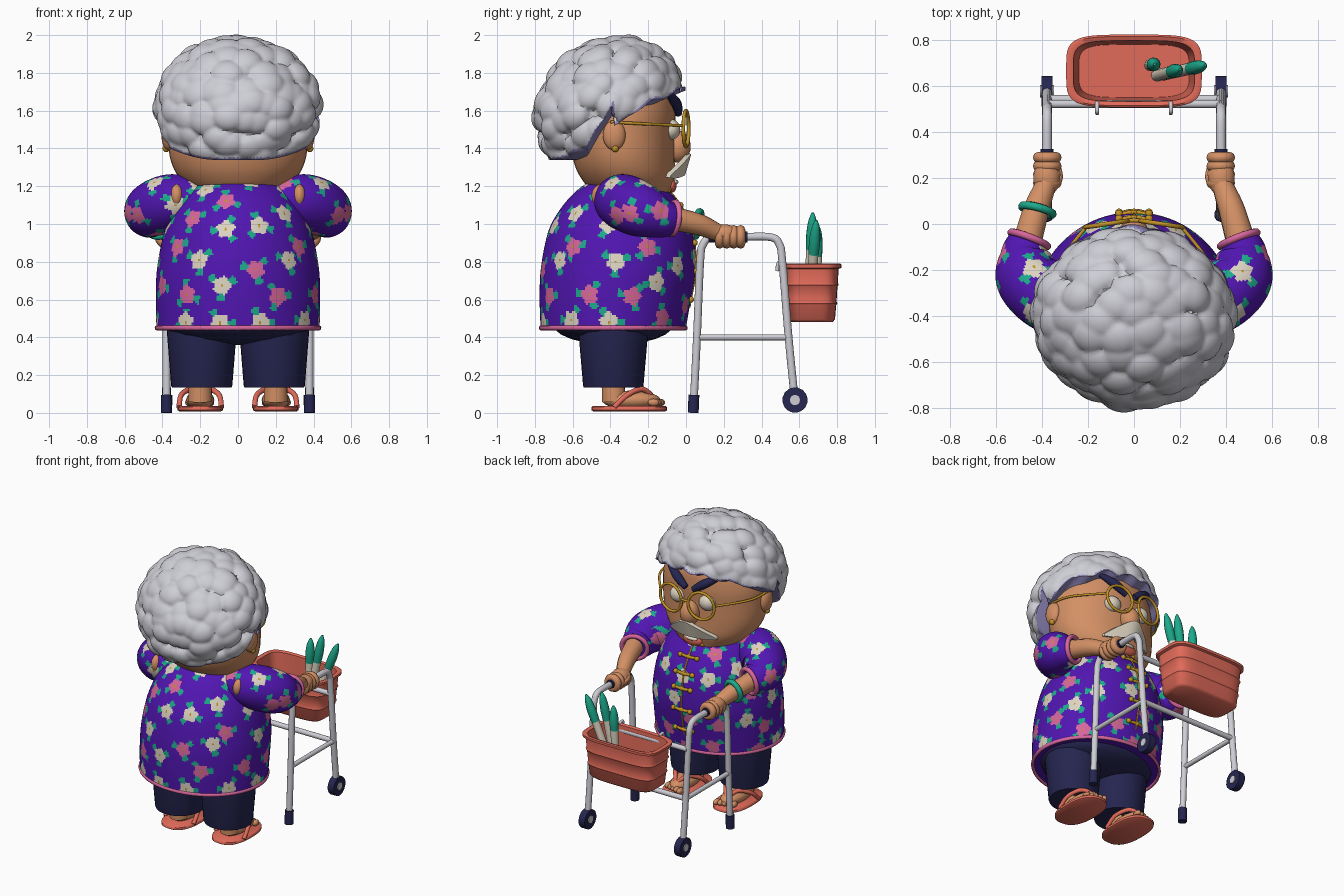
import bpy, bmesh, math, random
from mathutils import Vector, Matrix, Euler, kdtree

random.seed(4)
if "Cube" in bpy.data.objects:
    bpy.data.objects.remove(bpy.data.objects["Cube"])


def material(name, *rgb):
    m = bpy.data.materials.new(name)
    m.use_nodes = True
    color = [(c / 255) ** 2.2 for c in rgb] + [1]
    m.diffuse_color = color
    m.node_tree.nodes["Principled BSDF"].inputs["Base Color"].default_value = color
    return m


SILVER = material("silver grey", 204, 204, 212)
LILAC = material("lilac shade", 140, 132, 182)
SKIN = material("skin", 210, 143, 101)
PURPLE = material("purple cloth", 82, 28, 176)
PINK = material("pink", 214, 102, 156)
CREAM = material("cream", 220, 211, 192)
TEAL = material("teal green", 34, 168, 138)
NAVY = material("navy", 42, 42, 82)
CORAL = material("coral", 224, 106, 90)
GOLD = material("gold", 194, 145, 42)
made = []


def finish(name, bm, *mats):
    bmesh.ops.recalc_face_normals(bm, faces=bm.faces)
    me = bpy.data.meshes.new(name)
    bm.to_mesh(me)
    bm.free()
    for m in mats:
        me.materials.append(m)
    ob = bpy.data.objects.new(name, me)
    bpy.context.collection.objects.link(ob)
    made.append(ob)
    return ob


def spline(rows, n):
    # Smooth interpolation through rows of numbers
    out, last = [], len(rows) - 1
    for i in range(n + 1):
        t = i / n * last
        k = min(int(t), last - 1)
        f = t - k
        a, b, c, d = (rows[max(0, min(last, k + j))] for j in (-1, 0, 1, 2))
        out.append([q + f * (r - p + f * (2 * p - 5 * q + 4 * r - s + f * (3 * (q - r) + s - p))) / 2
                    for p, q, r, s in zip(a, b, c, d)])
    return out


def loft(name, rings, *mats):
    bm = bmesh.new()
    vs = [[bm.verts.new(p) for p in ring] for ring in rings]
    n = len(vs[0])
    for lo, hi in zip(vs, vs[1:]):
        for i in range(n):
            j = (i + 1) % n
            bm.faces.new((lo[i], lo[j], hi[j], hi[i]))
    bm.faces.new(vs[0][::-1])
    bm.faces.new(vs[-1])
    return finish(name, bm, *mats)


def stack(name, rows, *mats, seg=32, power=1.0, x=0):
    # Horizontal oval sections: height, half width, centre y, half depth
    angles = [math.tau * i / seg for i in range(seg)]
    shape = lambda v: math.copysign(abs(v) ** power, v)
    return loft(name, [[(x + rx * shape(math.cos(a)), cy + ry * shape(math.sin(a)), z) for a in angles]
                       for z, rx, cy, ry in rows], *mats)


def sweep(name, rows, *mats, n=16, seg=12):
    # Round tube through rows of x, y, z, radius
    rows = spline(rows, n)
    pts = [Vector(r[:3]) for r in rows]
    side, rings = Vector((.31, .22, .92)), []
    for i, p in enumerate(pts):
        t = (pts[min(i + 1, n)] - pts[max(i - 1, 0)]).normalized()
        side = (side - t * side.dot(t)).normalized()
        other = t.cross(side)
        rings.append([p + rows[i][3] * (side * math.cos(a) + other * math.sin(a))
                      for a in (math.tau * k / seg for k in range(seg))])
    return loft(name, rings, *mats)


def rod(name, a, b, r, mat):
    return sweep(name, [(*a, r), (*b, r)], mat, n=1, seg=16)


def ball(name, loc, size, mat, rot=(0, 0, 0)):
    bm = bmesh.new()
    bmesh.ops.create_uvsphere(bm, u_segments=20, v_segments=12, radius=1, matrix=Matrix.LocRotScale(
        Vector(loc), Euler(rot), Vector(size)))
    return finish(name, bm, mat)


def ring(name, loc, axis, big, small, mat, scale=(1, 1, 1)):
    bpy.ops.mesh.primitive_torus_add(location=loc, rotation=Vector(axis).to_track_quat('Z', 'Y').to_euler(),
                                     major_radius=big, minor_radius=small, major_segments=48, minor_segments=8)
    ob = bpy.context.object
    ob.name, ob.scale = name, scale
    ob.data.materials.append(mat)
    made.append(ob)


def flowers(ob, *placed):
    # Placed flowers (axis, sign, across, height, colour), then a scattered fill, coloured by face position
    polys = list(ob.data.polygons)
    seeds = []
    for axis, sign, a, z, color in placed:
        f = min((f for f in polys if f.normal[axis] * sign > .15),
                key=lambda f: (f.center[1 - axis] - a) ** 2 + (f.center.z - z) ** 2)
        seeds.append((f.center.copy(), f.normal.copy(), random.random() * 6, color))
    for f in random.sample(polys, len(polys)):
        if len(f.vertices) == 4 and all((f.center - s[0]).length > .165 for s in seeds):
            seeds.append((f.center.copy(), f.normal.copy(), random.random() * 6, 1 + len(seeds) % 2))
    kd = kdtree.KDTree(len(seeds))
    for i, s in enumerate(seeds):
        kd.insert(s[0], i)
    kd.balance()
    for f in polys:
        _, i, r = kd.find(f.center)
        c, nrm, turn, color = seeds[i]
        u = nrm.cross(Vector((0, 0, 1))).normalized()
        d = f.center - c
        a = math.atan2(d.dot(nrm.cross(u)), d.dot(u)) + turn
        if r < .009:
            f.material_index = 4
        elif r < .047 + .006 * math.cos(5 * a):
            f.material_index = color
        elif r < .083 and math.cos(3 * a) > .62:
            f.material_index = 3


CLOTH = (PURPLE, PINK, CREAM, TEAL, GOLD)

# Tunic with hem and front fastenings
body = [(.45, .432, -.385, .385), (.6, .435, -.375, .4), (.75, .43, -.36, .41), (.9, .405, -.35, .395),
        (1.0, .375, -.345, .368), (1.1, .33, -.34, .31), (1.18, .27, -.335, .24), (1.24, .19, -.33, .16)]
back = [(-.27, .63, 1), (-.08, .67, 2), (.1, .76, 1), (.21, .62, 1), (-.21, .81, 2), (.27, .81, 2), (.11, .99, 2),
        (-.24, 1.03, 1), (-.17, 1.18, 2), (.24, 1.18, 2), (.12, .48, 2), (-.28, .48, 2)]
flank = [(-.41, 1.0, 2), (-.2, .88, 1), (-.6, .88, 1), (-.37, .8, 2), (-.16, .69, 2), (-.28, .62, 1), (-.41, .48, 2)]
flowers(stack("tunic", spline(body, 110), *CLOTH, seg=240),
        *[(1, -1, *b) for b in back], *[(0, s, *b) for b in flank for s in (1, -1)])
ring("tunic_hem", (0, -.385, .45), (0, 0, 1), 1, .026, PINK, (.43, .384, .5))
ball("trouser_seat", (0, -.385, .47), (.4, .32, .11), NAVY)
front = [(z, cy + ry) for z, _, cy, ry in spline(body, 28) if .55 < z < 1.2]
sweep("front_piping", [(0, y, z, .006) for z, y in front], GOLD, n=30, seg=8)
for z, y in front[1::4]:
    sweep("fastening", [(-.065, y - .006, z, .01), (0, y + .006, z, .011), (.065, y - .006, z, .01)], GOLD, n=6, seg=8)
    for x in (-.065, 0, .065):
        ball("fastening_knot", (x, y, z), (.017, .017, .017), GOLD)

# Head and face
stack("head", spline([(1.08, .1, -.18, .08), (1.17, .23, -.28, .2), (1.25, .315, -.31, .25), (1.35, .36, -.33, .27),
                      (1.48, .37, -.34, .28), (1.6, .36, -.34, .285), (1.72, .3, -.34, .26), (1.8, .13, -.34, .13)], 32), SKIN, seg=40)
ball("nose", (0, -.045, 1.41), (.065, .07, .085), SKIN)
ball("mouth", (0, -.075, 1.205), (.075, .025, .04), CORAL)
ball("teeth", (0, -.06, 1.222), (.05, .02, .014), CREAM)
rod("glasses_bridge", (-.025, .015, 1.52), (.025, .015, 1.52), .008, GOLD)

# Moustache: a thin slab leaning forward at the top
half = [(.18, -.08, 1.258, -.085, 1.243), (.1, -.015, 1.32, -.045, 1.243), (0, .028, 1.37, -.005, 1.258)]
half += [(-r[0], *r[1:]) for r in half[-2::-1]]
loft("moustache", [[(x, ty, tz), (x, by, bz), (x, by - .025, bz + .006), (x, ty - .025, tz + .006)]
                   for x, ty, tz, by, bz in spline(half, 24)], CREAM)

# Curly hair: lumps pushed out of a tilted oval, trimmed along the hairline
hairline = [(-2, 1.33), (-.52, 1.34), (-.38, 1.53), (-.28, 1.59), (-.19, 1.64), (0, 1.72), (2, 1.8)]


def trim(p):
    for (a, za), (b, zb) in zip(hairline, hairline[1:]):
        if p.y <= b:
            rise = .9 * max(0, abs(p.x) - .1) ** 2 if p.y < -.38 else .012 * math.sin(40 * p.x)
            return za + (zb - za) * (p.y - a) / (b - a) + rise


curls = 180
kd = kdtree.KDTree(curls)
for i in range(curls):
    h = 1 - 2 * (i + .5) / curls
    a = i * 2.39996
    w = math.sqrt(1 - h * h)
    jitter = Vector(random.uniform(-.12, .12) for _ in range(3))
    kd.insert((Vector((w * math.cos(a), w * math.sin(a), h)) + jitter).normalized(), i)
kd.balance()
sizes = [random.uniform(.035, .06) for _ in range(curls)]
bm = bmesh.new()
bmesh.ops.create_icosphere(bm, subdivisions=6, radius=1)
tilt = Matrix.Rotation(math.radians(36), 3, 'X')
for v in bm.verts:
    d = v.co.normalized()
    lump = max(sizes[i] * math.sqrt(max(0, 1 - (r / .23) ** 2)) for _, i, r in kd.find_n(d, 4))
    v.co = tilt @ Vector((d.x * (.4 + lump), d.y * (.375 + lump), d.z * (.315 + lump))) + Vector((0, -.408, 1.618))
    v.co.z = max(v.co.z, trim(v.co))
for f in bm.faces:
    c = f.calc_center_median()
    f.material_index = int(c.z - trim(c) < .012)
finish("curly_hair", bm, SILVER, LILAC)

for s, side in ((1, "left"), (-1, "right")):
    # Eye, brow, glasses, ear
    ball(side + "_eye", (s * .115, -.08, 1.5), (.06, .05, .055), CREAM)
    sweep(side + "_eyebrow", [(s * .03, -.04, 1.585, .02), (s * .11, -.055, 1.64, .03), (s * .21, -.1, 1.7, .014)], NAVY)
    ring(side + "_lens_frame", (s * .12, 0, 1.505), (s * .15, 1, 0), .095, .01, GOLD)
    sweep(side + "_glasses_arm", [(s * .21, -.015, 1.52, .008), (s * .36, -.22, 1.53, .008), (s * .385, -.4, 1.54, .008)], GOLD)
    ball(side + "_ear", (s * .37, -.38, 1.47), (.035, .06, .08), SKIN)
    ball(side + "_earring", (s * .38, -.375, 1.4), (.019, .019, .02), GOLD)

    # Sleeve, arm and gripping hand
    flowers(sweep(side + "_sleeve", [(s * .2, -.38, 1.12, .1), (s * .34, -.34, 1.12, .145), (s * .455, -.24, 1.075, .145),
                                     (s * .47, -.13, 1.035, .11), (s * .455, -.07, 1.03, .085)], *CLOTH, n=55, seg=90),
            (0, s, -.39, 1.22, 2), (0, s, -.3, 1.06, 1), (0, s, -.14, 1.07, 1), (1, -1, s * .53, 1.05, 1))
    ball(side + "_shoulder", (s * .325, -.45, 1.15), (.035, .05, .06), SKIN)
    ring(side + "_cuff", (s * .455, -.067, 1.03), (s * -.36, .93, -.12), .085, .016, PINK)
    sweep(side + "_forearm", [(s * .47, -.1, 1.035, .065), (s * .425, .06, 1.0, .058), (s * .385, .17, .955, .046),
                              (s * .38, .23, .945, .04)], SKIN)
    ball(side + "_palm", (s * .38, .2, .95), (.058, .08, .048), SKIN)
    for i in range(4):
        ring(side + "_finger", (s * .377, .178 + i * .037, .932), (0, 1, 0), .038, .025, SKIN)
    sweep(side + "_thumb", [(s * .36, .15, .95, .02), (s * .33, .2, .94, .021), (s * .335, .26, .92, .014)], SKIN)

    # Trouser leg, foot and sandal
    stack(side + "_trouser_leg", [(.135, .158, -.385, .157), (.145, .162, -.385, .16), (.46, .187, -.385, .187)], NAVY, x=s * .192)
    sweep(side + "_ankle", [(s * .2, -.39, .2, .06), (s * .2, -.38, .06, .065)], SKIN, n=4)
    ball(side + "_foot", (s * .2, -.29, .068), (.075, .155, .05), SKIN)
    for i in range(5):
        ball(side + "_toe", (s * (.145 + i * .029), -.14 - .008 * i, .055), (.019, .03, .02), SKIN)
    stack(side + "_sandal_sole", [(.008, .11, -.3, .19), (.014, .12, -.3, .2), (.03, .12, -.3, .2), (.036, .113, -.3, .193)],
          CORAL, x=s * .2, power=.8)
    for e in (-1, 1):
        sweep(side + "_sandal_strap", [(s * .2 + e * .112, -.38, .03, .014), (s * .2 + e * .1, -.31, .095, .014),
                                       (s * .2 + e * .045, -.23, .125, .015), (s * .2, -.165, .075, .012)], CORAL)

    # Walker side frame
    x = s * .378
    sweep(side + "_walker_frame", [(x, y, z, .021) for y, z in (
        (.04, .04), (.058, .4), (.075, .8), (.09, .89), (.14, .93), (.3, .932), (.45, .93), (.495, .89), (.51, .8), (.543, .4), (.575, .08))],
        SILVER, n=60, seg=14)
    rod(side + "_grip", (x, .12, .932), (x, .325, .932), .029, NAVY)
    rod(side + "_side_bar", (x, .06, .4), (x, .542, .4), .016, SILVER)
    rod(side + "_rubber_foot", (x, .038, 0), (x, .042, .095), .029, NAVY)
    rod(side + "_wheel", (x - .024, .577, .068), (x + .024, .577, .068), .067, NAVY)
    rod(side + "_wheel_hub", (x - .03, .577, .068), (x + .03, .577, .068), .027, SILVER)
    sweep(side + "_basket_hook", [(s * .16, .53, .785, .009), (s * .16, .49, .795, .009), (s * .16, .482, .75, .009)], SILVER)

rod("upper_cross_bar", (-.378, .522, .745), (.378, .522, .745), .018, SILVER)
rod("lower_cross_bar", (-.378, .543, .4), (.378, .543, .4), .018, SILVER)
ring("bracelet", (-.42, .06, 1.0), (.25, .95, -.2), .068, .018, TEAL)

# Basket with ridges and an open top
wall = [(.48, .23, .11), (.495, .25, .124), (.57, .258, .13), (.578, .264, .136), (.59, .26, .132), (.67, .267, .137),
        (.678, .274, .143), (.69, .269, .139), (.762, .276, .143), (.768, .293, .157), (.786, .295, .158),
        (.792, .285, .15), (.785, .264, .132), (.5, .24, .115)]
stack("basket", [(z, rx, .665, ry) for z, rx, ry in wall], CORAL, seg=56, power=.45)

# Spring onions
for base, tip in (((.07, .69, .52), (.09, .695, 1.0)), ((.1, .645, .52), (.2, .672, 1.06)), ((.13, .65, .52), (.31, .69, 1.02))):
    a, b = Vector(base), Vector(tip)
    rod("onion_stalk", a, a.lerp(b, .7), .026, CREAM)
    sweep("onion_leaf", [(*a.lerp(b, t), r) for t, r in ((.64, .027), (.78, .03), (.92, .022), (1, .006))], TEAL)

# Smooth shading with crisp edges
bpy.ops.object.select_all(action='DESELECT')
for ob in made:
    ob.select_set(True)
bpy.context.view_layer.objects.active = made[0]
bpy.ops.object.shade_smooth_by_angle(angle=math.radians(50))
